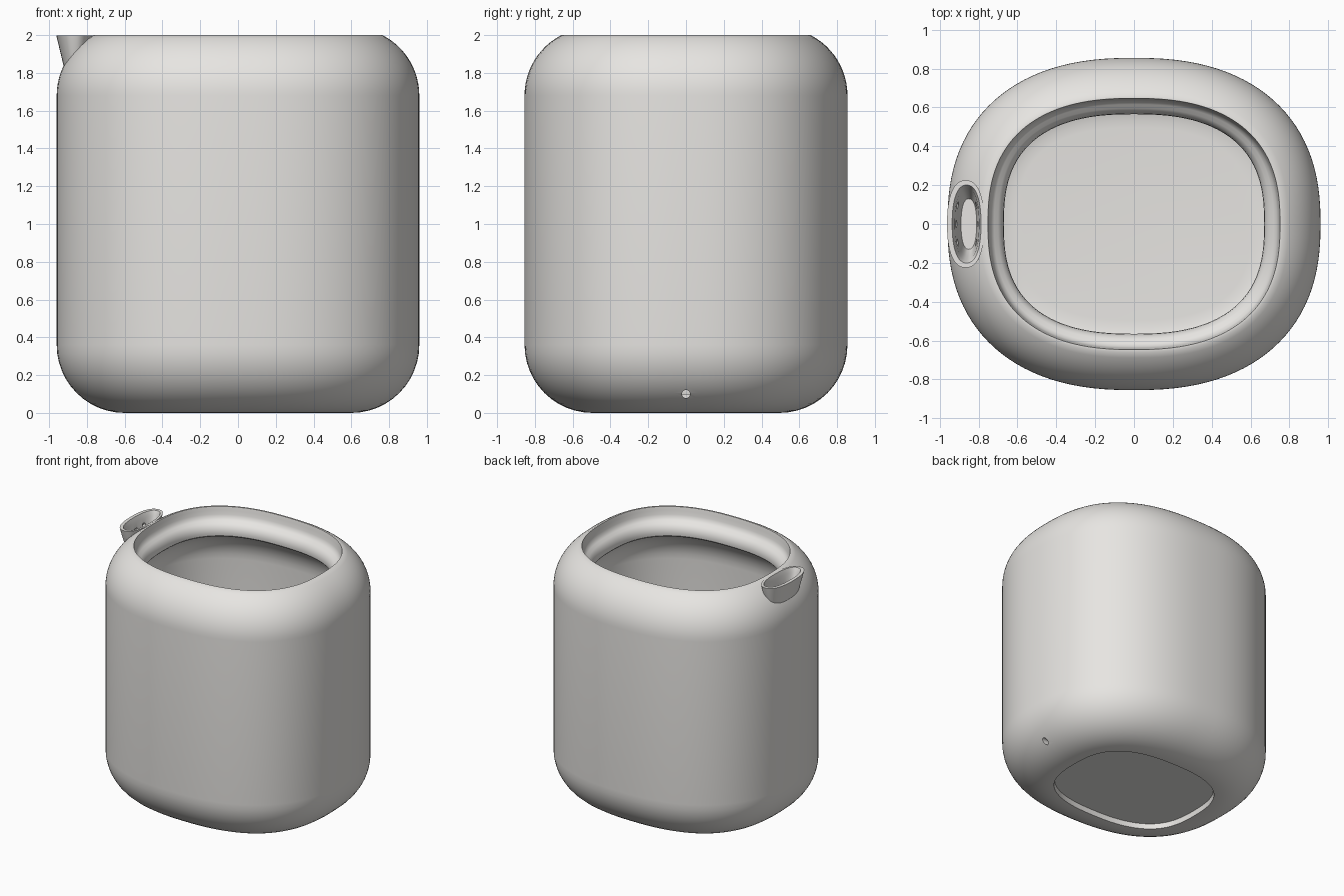
import bpy, bmesh, math
from mathutils import Vector

if "Cube" in bpy.data.objects:
    bpy.data.objects.remove(bpy.data.objects["Cube"])

A, B, N, SEG = 0.96, 0.855, 2.37, 112   # rounded-square footprint

grey = bpy.data.materials.new("light_grey")
grey.diffuse_color = (0.8, 0.785, 0.76, 1)
grey.use_nodes = True
grey.node_tree.nodes["Principled BSDF"].inputs["Base Color"].default_value = grey.diffuse_color


def spow(v, e):
    return math.copysign(abs(v) ** e, v)


def footprint(d, z):
    """Footprint outline moved inward by d at height z."""
    pts = []
    for i in range(SEG):
        t = 2 * math.pi * i / SEG
        c, s = math.cos(t), math.sin(t)
        p = Vector((A * spow(c, 2 / N), B * spow(s, 2 / N), z))
        n = Vector((spow(c, 2 - 2 / N) / A, spow(s, 2 - 2 / N) / B, 0)).normalized()
        pts.append(p - n * d)
    return pts


def oval(cx, rx, ry, z, seg=64):
    """Slightly squared oval ring for the spout."""
    ts = [2 * math.pi * i / seg for i in range(seg)]
    return [Vector((cx + rx * spow(math.cos(t), 0.85), ry * spow(math.sin(t), 0.85), z)) for t in ts]


def loft(name, rings):
    """Closed solid from a stack of rings, capped at both ends."""
    bm = bmesh.new()
    loops = [[bm.verts.new(p) for p in r] for r in rings]
    for lo, hi in zip(loops, loops[1:]):
        for i in range(len(lo)):
            j = (i + 1) % len(lo)
            bm.faces.new((lo[i], lo[j], hi[j], hi[i]))
    bm.faces.new(loops[0][::-1])
    bm.faces.new(loops[-1])
    bmesh.ops.recalc_face_normals(bm, faces=bm.faces)
    me = bpy.data.meshes.new(name)
    bm.to_mesh(me)
    bm.free()
    me.materials.append(grey)
    ob = bpy.data.objects.new(name, me)
    bpy.context.collection.objects.link(ob)
    return ob


def rod(name, p, q, r):
    p, q = Vector(p), Vector(q)
    bpy.ops.mesh.primitive_cylinder_add(vertices=20, radius=r, depth=(q - p).length,
                                        location=(p + q) / 2)
    ob = bpy.context.object
    ob.name = name
    ob.rotation_euler = (q - p).to_track_quat('Z', 'Y').to_euler()
    ob.data.materials.append(grey)
    return ob


def combine(target, tool, op):
    m = target.modifiers.new(op.lower(), 'BOOLEAN')
    m.operation, m.object, m.solver = op, tool, 'EXACT'
    bpy.context.view_layer.objects.active = target
    bpy.ops.object.modifier_apply(modifier=m.name)
    bpy.data.objects.remove(tool)


# pot body: profile of (inset, height) from the base recess up, over the rim, to the floor
R, WALL = 0.36, 0.08
prof = [(0.385, 0.04), (0.38, 0.0)]
for k in range(13):                                   # lower rounding
    a = math.radians(90 * k / 12)
    prof.append((R - R * math.sin(a), R - R * math.cos(a)))
top_angle = math.asin(0.32 / R)
for k in range(13):                                   # upper rounding, cut at the rim
    a = top_angle * k / 12
    prof.append((R - R * math.cos(a), 1.68 + R * math.sin(a)))
# hollow lip with a rounded inner edge
prof += [(0.208, 2.0), (0.213, 1.97), (0.217, 1.94), (0.225, 1.915), (0.24, 1.9), (0.26, 1.888),
         (0.276, 1.87), (0.287, 1.845), (0.29, 1.82), (0.288, 1.8), (0.28, 1.79)]
r = R - WALL
for k in range(9):                                    # inside, following the outer shell
    a = math.radians(72 * (1 - k / 8))
    prof.append((R - r * math.cos(a), 1.52 + r * math.sin(a)))
for k in range(13):
    a = math.radians(90 * k / 12)
    prof.append((R - r * math.cos(a), R - r * math.sin(a)))
pot = loft("pot", [footprint(d, z) for d, z in prof])

# filling spout on the left shoulder
spout = loft("spout", [oval(-0.855, 0.05, 0.14, 1.74), oval(-0.862, 0.062, 0.178, 1.84),
                       oval(-0.865, 0.083, 0.21, 1.94), oval(-0.866, 0.096, 0.225, 1.998)])
combine(pot, spout, 'UNION')
cavity = loft("spout_cavity", [oval(-0.85, 0.04, 0.13, 1.78), oval(-0.856, 0.052, 0.165, 1.86),
                               oval(-0.86, 0.062, 0.185, 1.96), oval(-0.862, 0.078, 0.205, 2.01)])
combine(pot, cavity, 'DIFFERENCE')

# three water channels from the spout to the inside
for y in (-0.095, 0, 0.095):
    combine(pot, rod("channel", (-0.92, y, 1.91), (-0.6, y, 1.74), 0.018), 'DIFFERENCE')

# small drain hole low on the right side
combine(pot, rod("drain", (1.0, 0, 0.1), (0.7, 0, 0.1), 0.021), 'DIFFERENCE')

bpy.ops.object.select_all(action='DESELECT')
pot.select_set(True)
bpy.context.view_layer.objects.active = pot
bpy.ops.object.shade_smooth_by_angle(angle=math.radians(32))
